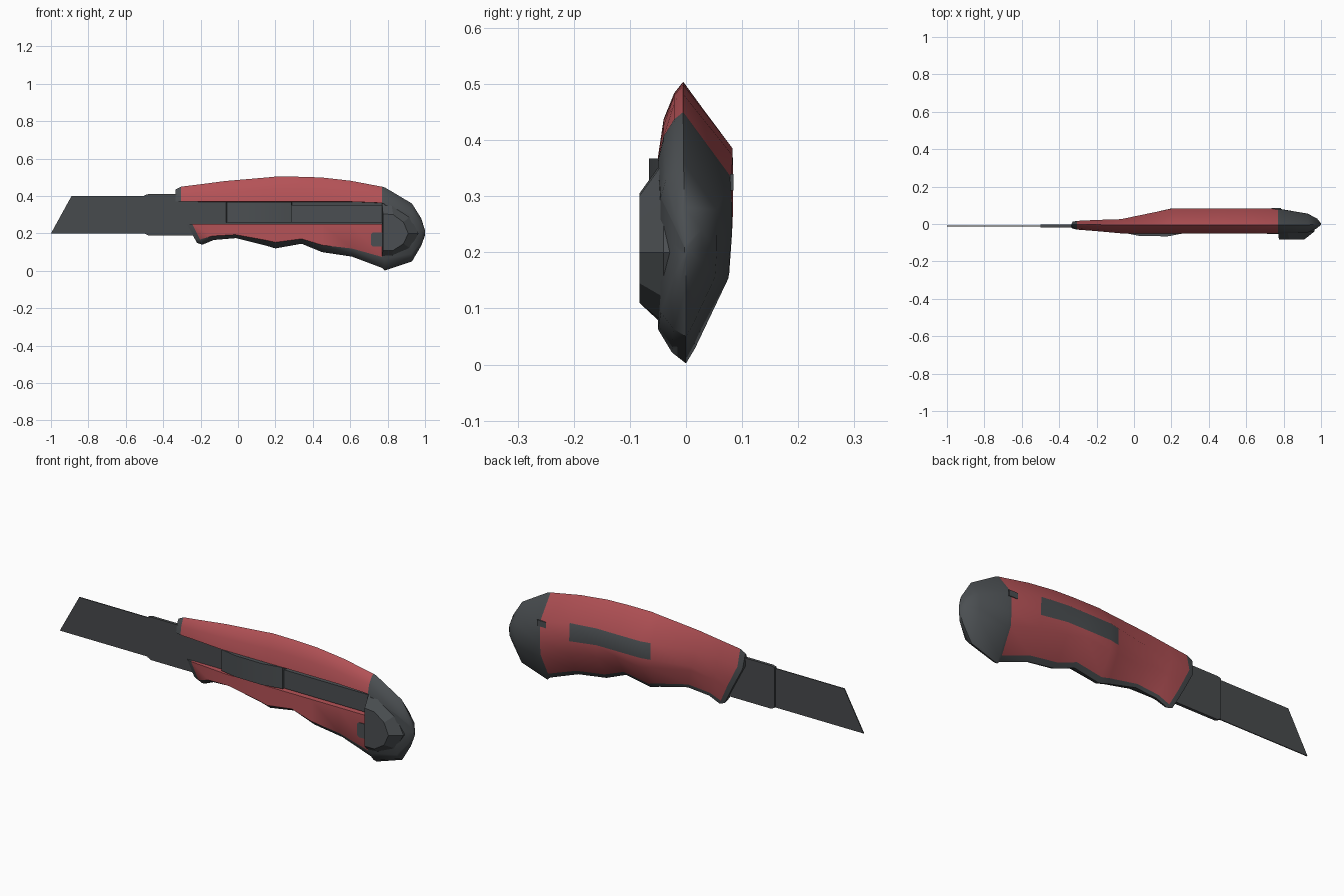
import bpy, bmesh, math

if "Cube" in bpy.data.objects:
    bpy.data.objects.remove(bpy.data.objects["Cube"])


def material(name, rgb):
    m = bpy.data.materials.new(name)
    m.diffuse_color = (*rgb, 1)
    m.use_nodes = True
    m.node_tree.nodes["Principled BSDF"].inputs["Base Color"].default_value = m.diffuse_color
    return m


RED = material("red plastic", (0.46, 0.085, 0.095))
DARK = material("dark grey plastic", (0.07, 0.078, 0.084))
STEEL = material("dark steel", (0.064, 0.069, 0.074))


def make(name, bm, mats, angle=35):
    bmesh.ops.recalc_face_normals(bm, faces=bm.faces)
    me = bpy.data.meshes.new(name)
    bm.to_mesh(me)
    bm.free()
    for m in mats:
        me.materials.append(m)
    ob = bpy.data.objects.new(name, me)
    bpy.context.collection.objects.link(ob)
    bpy.ops.object.select_all(action='DESELECT')
    bpy.context.view_layer.objects.active = ob
    ob.select_set(True)
    bpy.ops.object.shade_smooth_by_angle(angle=math.radians(angle))
    return ob


def loft(rings, paint=lambda i, j: 0):
    """Skin closed rings of points; paint(ring, row) gives the material."""
    bm = bmesh.new()
    rows = [[bm.verts.new(p) for p in r] for r in rings]
    n = len(rows[0])
    for i in range(len(rows) - 1):
        for j in range(n):
            k = (j + 1) % n
            f = bm.faces.new((rows[i][j], rows[i][k], rows[i + 1][k], rows[i + 1][j]))
            f.material_index = paint(i, j)
    for i, r in ((0, rows[0]), (len(rows), rows[-1])):
        bm.faces.new(r).material_index = paint(i, 0)
    return bm


def plate(name, outline, y0, y1, mat):
    """Front-view (x, z) outline given thickness from y0 to y1."""
    return make(name, loft([[(x, y, z) for x, z in outline] for y in (y0, y1)]), [mat], 20)


def rect(x0, x1, z0, z1):
    return [(x0, z0), (x1, z0), (x1, z1), (x0, z1)]


# Handle stations: top x, top z, bottom x, bottom z, back y, front y, has channel
STATIONS = [
    (-.335, .435, -.22, .150, .012, -.022, 1),
    (-.305, .450, -.19, .140, .017, -.030, 1),
    (-.200, .463, -.13, .165, .022, -.038, 1),
    (-.070, .480, -.01, .175, .026, -.050, 1),
    (.150, .499, .15, .135, .072, -.050, 1),
    (.200, .504, .20, .120, .083, -.050, 1),
    (.340, .503, .34, .145, .084, -.050, 1),
    (.450, .499, .45, .100, .084, -.050, 1),
    (.600, .482, .61, .076, .084, -.050, 1),
    (.770, .450, .77, .016, .082, -.050, 1),
    (.785, .446, .785, .002, .080, -.050, 0),
    (.930, .360, .930, .050, .055, -.045, 0),
    (.980, .280, .980, .135, .028, -.022, 0),
    (1.00, .215, 1.00, .190, .003, -.003, 0),
]


def section(xt, zt, xb, zb, yb, yf, channel):
    h = zt - zb
    hi, lo = min(.37, zt - .2 * h), min(.25, zb + .55 * h)
    d, e = zt - hi, lo - zb
    floor = -.003 if channel else yf
    yz = [(.1 * yf, zt), (.42 * yf, zt - .15 * d), (.8 * yf, zt - .5 * d), (yf, hi),
          (floor, hi - .001), (floor, lo + .001), (yf, lo), (yf, zb + .25 * e),
          (.5 * yf, zb + .08 * e), (0, zb),
          (.2 * yb, zb + .06 * h), (.94 * yb, zb + .34 * h),
          (yb, min(.30, zt - .5 * h)), (.99 * yb, min(.385, zt - .27 * h))]
    return [(xt + (xb - xt) * max(0, (hi - z) / (hi - zb)), y, z) for y, z in yz]


def handle_paint(i, j):
    trim = i == 0 or i >= 9               # nose trim and end cap
    lower = j in (4, 7, 8, 9)             # channel floor and finger-side edge
    strip = j == 12 and 4 <= i <= 7       # grip strip on the back
    return int(trim or lower or strip)


make("handle", loft([section(*s) for s in STATIONS], handle_paint), [RED, DARK], 40)

# Blade and its metal carrier
plate("blade", [(-1, .2), (-.4, .2), (-.4, .4), (-.89, .4)], -.013, -.008, STEEL)
plate("blade_carrier", [(-.5, .2), (-.48, .19), (-.1, .19), (-.1, .25), (.77, .25), (.77, .37),
                        (-.25, .37), (-.28, .41), (-.48, .41), (-.5, .405)], -.018, -.003, STEEL)

# Slide rail and thumb slider in the channel
plate("slide_rail", rect(.27, .775, .258, .352), -.036, -.01, DARK)
slider = [(-.065, -.01), (-.06, -.046), (.03, -.064), (.18, -.066), (.285, -.046), (.29, -.01)]
make("thumb_slider", loft([[(x, y, z) for x, y in slider] for z in (.258, .367)]), [DARK], 20)

# Raised facetted block on the end cap
outer = [(.77, .365), (.82, .36), (.92, .29), (.965, .2), (.92, .12), (.82, .075), (.77, .07)]
inner = [(.775, .305), (.83, .30), (.885, .26), (.91, .2), (.885, .145), (.83, .11), (.775, .11)]
make("end_cap_block", loft([[(x, y, z) for x, z in o]
                            for o, y in ((outer, -.01), (outer, -.04), (inner, -.083))]), [DARK], 15)

# Cap clips on the front and back
plate("front_clip", [(.72, .13), (.775, .13), (.775, .205), (.72, .205), (.71, .195), (.71, .14)],
      -.053, -.045, DARK)
plate("back_clip", rect(.735, .785, .31, .34), .078, .0845, DARK)
